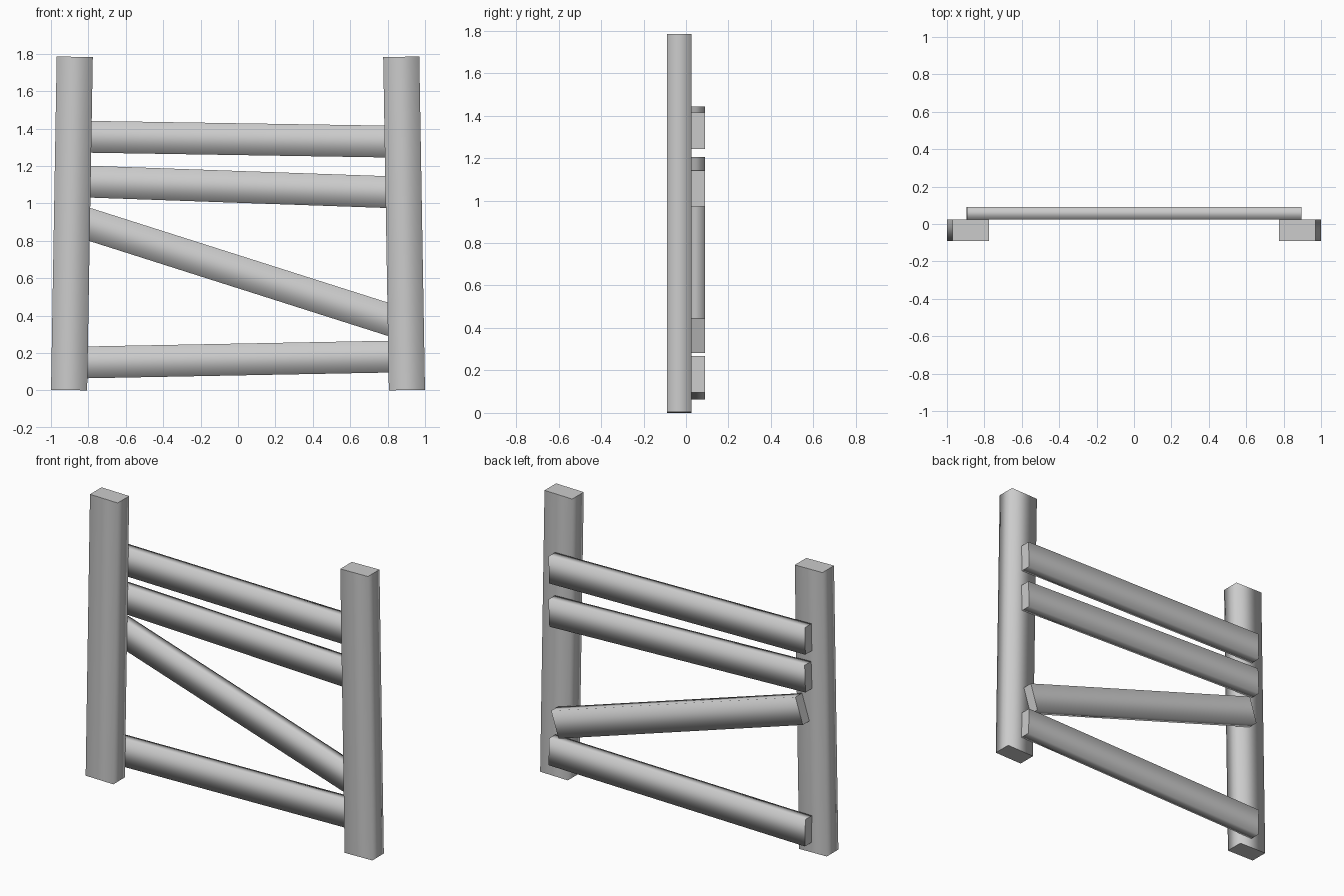
import bpy
from math import atan

if "Cube" in bpy.data.objects:
    bpy.data.objects.remove(bpy.data.objects["Cube"])


def beam(name, size, location, angle, axis):
    """Rectangular timber turned about y; long faces smooth, end caps flat."""
    bpy.ops.mesh.primitive_cube_add(size=1, location=location, rotation=(0, angle, 0))
    obj = bpy.context.object
    obj.name = name
    for v in obj.data.vertices:
        v.co = [c * s for c, s in zip(v.co, size)]
    for face in obj.data.polygons:
        face.use_smooth = abs(face.normal[axis]) < 0.5
    return obj


# Two upright posts, leaning slightly towards each other
for side, label in ((-1, "left"), (1, "right")):
    beam(f"{label}_post", (0.193, 0.115, 1.782), (side * 0.888, -0.0325, 0.8925),
         -side * 0.017, 2)

# Rails fixed to the back of the posts: name, centre height, slope
rails = (
    ("top_rail", 1.343, -0.016),
    ("upper_rail", 1.088, -0.035),
    ("diagonal_brace", 0.635, -0.318),
    ("bottom_rail", 0.165, 0.019),
)
for name, height, slope in rails:
    beam(name, (1.788, 0.065, 0.17), (0, 0.0575, height), -atan(slope), 0)
